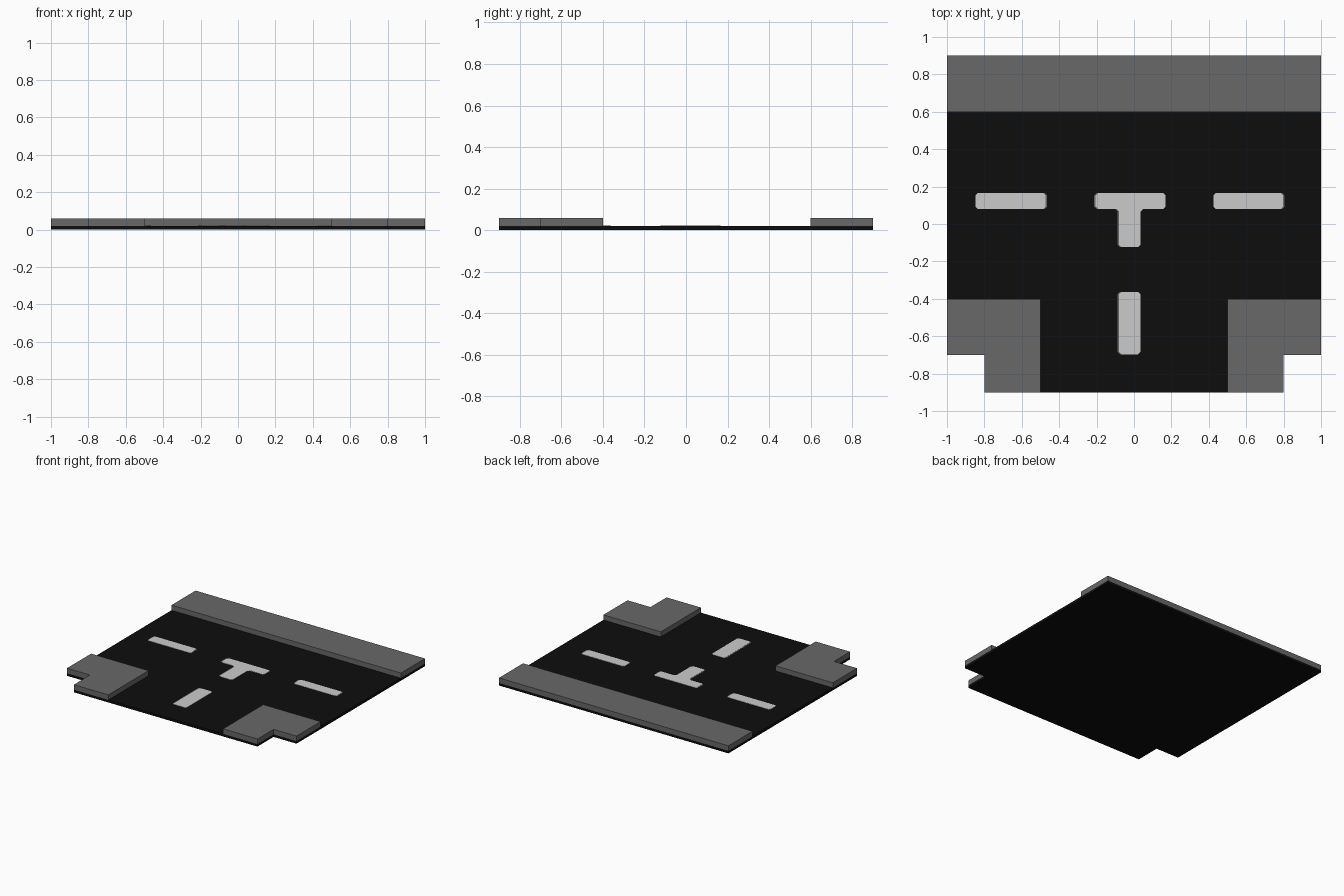
import bpy
import bmesh
from mathutils import Vector

if "Cube" in bpy.data.objects:
    bpy.data.objects.remove(bpy.data.objects["Cube"])


def material(name, r, g, b):
    m = bpy.data.materials.new(name)
    m.diffuse_color = (r, g, b, 1)
    m.use_nodes = True
    m.node_tree.nodes["Principled BSDF"].inputs["Base Color"].default_value = m.diffuse_color
    return m


asphalt = material("black asphalt", 0.004, 0.004, 0.004)
concrete = material("grey concrete", 0.14, 0.14, 0.14)
paint = material("pale road paint", 0.6, 0.6, 0.6)


def slab(name, outline, z0, z1, mat):
    """Extrude a flat outline from z0 up to z1."""
    bm = bmesh.new()
    face = bm.faces.new([bm.verts.new((x, y, z0)) for x, y in outline])
    top = bmesh.ops.extrude_face_region(bm, geom=[face])["geom"]
    bmesh.ops.translate(bm, vec=(0, 0, z1 - z0),
                        verts=[v for v in top if isinstance(v, bmesh.types.BMVert)])
    bmesh.ops.recalc_face_normals(bm, faces=bm.faces)
    me = bpy.data.meshes.new(name)
    bm.to_mesh(me)
    bm.free()
    me.materials.append(mat)
    ob = bpy.data.objects.new(name, me)
    bpy.context.collection.objects.link(ob)
    return ob


def rect(x0, x1, y0, y1):
    return [(x0, y0), (x1, y0), (x1, y1), (x0, y1)]


def clipped(points, r=0.013):
    """Clip every corner of an outline."""
    pts = [Vector(p) for p in points]
    out = []
    for i, p in enumerate(pts):
        for q in (pts[i - 1], pts[(i + 1) % len(pts)]):
            out.append(tuple(p + (q - p).normalized() * r))
    return out


# Road slab with both front corners notched
slab("road_base", [(-0.8, -0.9), (0.8, -0.9), (0.8, -0.7), (1, -0.7),
                   (1, 0.9), (-1, 0.9), (-1, -0.7), (-0.8, -0.7)], 0, 0.02, asphalt)

# Raised pavements: straight at the back, notched corners at the front
slab("back_pavement", rect(-1, 1, 0.6, 0.9), 0.02, 0.06, concrete)
for side, s in (("left", -1), ("right", 1)):
    corner = [(0.5, -0.9), (0.8, -0.9), (0.8, -0.7), (1, -0.7), (1, -0.4), (0.5, -0.4)]
    slab(side + "_corner_pavement", [(s * x, y) for x, y in corner], 0.02, 0.06, concrete)

# Painted lane markings, each with a thin worn grey edge on one side
markings = {
    "left_lane_dash": (rect(-0.847, -0.473, 0.08, 0.166), 0.008),
    "right_lane_dash": (rect(0.425, 0.797, 0.08, 0.166), 0.008),
    "front_lane_dash": (rect(-0.08, 0.035, -0.697, -0.363), -0.008),
    "junction_marking": ([(-0.08, -0.123), (0.035, -0.123), (0.035, 0.08), (0.168, 0.08),
                          (0.168, 0.166), (-0.205, 0.166), (-0.205, 0.08), (-0.08, 0.08)], -0.008),
}
for name, (outline, shift) in markings.items():
    slab(name, clipped(outline), 0.02, 0.0225, paint)
    slab(name + "_edge", clipped([(x + shift, y) for x, y in outline]), 0.02, 0.0215, concrete)
